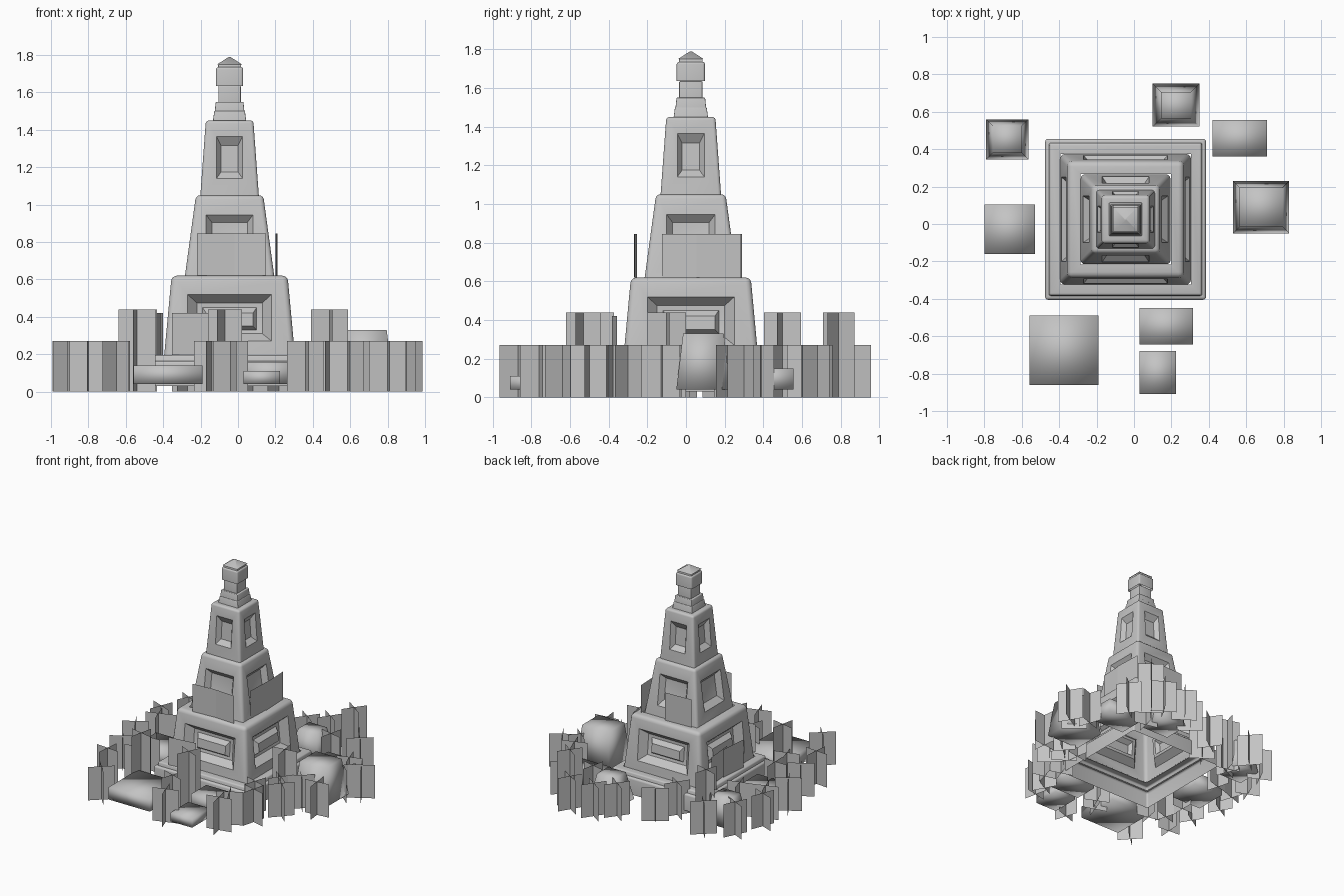
import bpy, bmesh, math, random
from mathutils import Vector

random.seed(4)
if "Cube" in bpy.data.objects:
    bpy.data.objects.remove(bpy.data.objects["Cube"], do_unlink=True)

stone = bpy.data.materials.new("plain_grey")
stone.use_nodes = True
grey = (0.55, 0.55, 0.55, 1)
stone.diffuse_color = grey
stone.node_tree.nodes["Principled BSDF"].inputs["Base Color"].default_value = grey

CENTRE = Vector((-0.045, 0.025, 0))


def finish(bm, name, location=(0, 0, 0), angle=None):
    mesh = bpy.data.meshes.new(name)
    bm.to_mesh(mesh)
    bm.free()
    obj = bpy.data.objects.new(name, mesh)
    obj.location = location
    mesh.materials.append(stone)
    bpy.context.collection.objects.link(obj)
    if angle:
        bpy.ops.object.select_all(action='DESELECT')
        obj.select_set(True)
        bpy.context.view_layer.objects.active = obj
        bpy.ops.object.shade_smooth_by_angle(angle=math.radians(angle))
    return obj


def frustum(low, high, z0, z1):
    """Tapered box; low and high are (half x, half y)."""
    bm = bmesh.new()
    signs = ((-1, -1), (1, -1), (1, 1), (-1, 1))
    a = [bm.verts.new((sx * low[0], sy * low[1], z0)) for sx, sy in signs]
    b = [bm.verts.new((sx * high[0], sy * high[1], z1)) for sx, sy in signs]
    for i in range(4):
        j = (i + 1) % 4
        bm.faces.new((a[i], a[j], b[j], b[i]))
    bm.faces.new(b)
    bm.faces.new(a[::-1])
    bm.normal_update()
    return bm


def facing(bm, direction):
    """Largest face that looks along a direction."""
    faces = [f for f in bm.faces if f.normal.dot(direction) > 0.9]
    return max(faces, key=lambda f: f.calc_area())


def tier(name, low, high, z0, z1, bevel=0.02, hole=None, steps=()):
    """Hollow storey with softened edges and a stepped recess on each side.
    A step is (half width, bottom, top, depth)."""
    bm = frustum((low, low), (high, high), z0, z1)
    bmesh.ops.delete(bm, geom=[facing(bm, Vector((0, 0, -1)))], context='FACES_ONLY')
    edges = [e for e in bm.edges if max(v.co.z for v in e.verts) > z0 + 0.001]
    bmesh.ops.bevel(bm, geom=edges, offset=bevel, segments=3, profile=0.5,
                    affect='EDGES', clamp_overlap=True)
    bm.normal_update()
    if hole:
        top = facing(bm, Vector((0, 0, 1)))
        bmesh.ops.inset_individual(bm, faces=[top], thickness=max(high - bevel - hole, 0.004))
        bmesh.ops.delete(bm, geom=[top], context='FACES')
        bm.normal_update()
    if steps:
        for n in (Vector((1, 0, 0)), Vector((-1, 0, 0)), Vector((0, 1, 0)), Vector((0, -1, 0))):
            wall = facing(bm, n)
            t = Vector((-n.y, n.x, 0))
            mid_z = wall.calc_center_median().z
            for half, bottom, top_z, depth in steps:
                bmesh.ops.inset_individual(bm, faces=[wall], thickness=0.002)
                for v in wall.verts:
                    side = 1 if v.co.dot(t) > 0 else -1
                    z = top_z if v.co.z > mid_z else bottom
                    out = low + (high - low) * (z - z0) / (z1 - z0) - depth
                    v.co = n * out + t * side * half + Vector((0, 0, z))
                mid_z = (bottom + top_z) / 2
    return finish(bm, name, CENTRE, 31)


# Stepped plinth and the three storeys
tier("plinth_lower", 0.43, 0.43, 0.03, 0.165, 0.015, 0.40)
tier("plinth_upper", 0.41, 0.405, 0.16, 0.195, 0.01, 0.33)
tier("storey_lower", 0.35, 0.31, 0.19, 0.62, 0.028, 0.225,
     ((0.225, 0.27, 0.52, 0), (0.175, 0.31, 0.475, 0.055),
      (0.145, 0.33, 0.45, 0.06), (0.125, 0.35, 0.42, 0.03)))
tier("storey_middle", 0.24, 0.18, 0.61, 1.05, 0.022, 0.14,
     ((0.125, 0.7, 0.945, 0), (0.095, 0.74, 0.905, 0.04), (0.07, 0.77, 0.87, 0.045)))
tier("storey_upper", 0.157, 0.127, 1.04, 1.45, 0.016, 0.075,
     ((0.07, 1.14, 1.365, 0), (0.045, 1.175, 1.315, 0.035), (0.04, 1.18, 1.305, 0.035)))

# Finial at the top
tier("finial_foot", 0.09, 0.082, 1.44, 1.5, 0.005)
tier("finial_step", 0.079, 0.074, 1.5, 1.55, 0.005)
tier("finial_neck", 0.06, 0.06, 1.55, 1.635, 0.004)
tier("finial_head", 0.073, 0.073, 1.635, 1.735, 0.012)
tier("finial_band", 0.062, 0.06, 1.73, 1.755, 0.003)
finish(frustum((0.066, 0.066), (0.004, 0.004), 1.75, 1.79), "finial_cap", CENTRE, 60)

# Loose stones: x range, y range, top height, top shrink
stones = (
    (-0.56, -0.19, -0.86, -0.49, 0.14, 0),
    (0.03, 0.225, -0.91, -0.68, 0.11, 0),
    (0.03, 0.315, -0.645, -0.45, 0.16, 0),
    (-0.8, -0.53, -0.16, 0.105, 0.15, 0),
    (0.42, 0.71, 0.36, 0.555, 0.15, 0),
    (0.53, 0.83, -0.05, 0.23, 0.33, 0.035),
    (0.1, 0.35, 0.52, 0.75, 0.26, 0.045),
    (-0.79, -0.565, 0.345, 0.56, 0.26, 0.035),
)
for i, (x0, x1, y0, y1, top, shrink) in enumerate(stones):
    hx, hy = (x1 - x0) / 2, (y1 - y0) / 2
    bm = frustum((hx, hy), (hx - shrink, hy - shrink), 0.04, top)
    for f in bm.faces:
        f.smooth = True
    finish(bm, f"loose_stone_{i + 1}", ((x0 + x1) / 2, (y0 + y1) / 2, 0))


# Foliage cards
def card(bm, x, y, yaw, width, z0, z1):
    dx, dy = math.cos(yaw) * width / 2, math.sin(yaw) * width / 2
    bm.faces.new([bm.verts.new(p) for p in (
        (x - dx, y - dy, z0), (x + dx, y + dy, z0),
        (x + dx, y + dy, z1), (x - dx, y - dy, z1))])


def crosses(name, spots, width, height):
    bm = bmesh.new()
    for x, y in spots:
        yaw = random.uniform(0, math.pi)
        card(bm, x, y, yaw, width, 0, height)
        card(bm, x, y, yaw + math.pi / 2, width, 0, height)
    finish(bm, name)


low_spots = (
    (-0.65, -0.82), (-0.04, -0.87), (-0.14, -0.64), (0.37, -0.64),
    (0.36, -0.76), (0.42, -0.38), (0.49, -0.5), (0.53, -0.21), (0.6, -0.3),
    (0.64, -0.1), (0.8, -0.13), (0.79, 0.22), (0.9, 0.3), (0.75, 0.36),
    (0.62, 0.68), (0.4, 0.62), (0.43, 0.87), (0.22, 0.87), (0.08, 0.77),
    (-0.2, 0.68), (-0.27, 0.5), (-0.56, 0.46), (-0.62, 0.66), (-0.82, 0.54),
    (-0.9, 0.3), (-0.65, 0.24), (-0.84, 0.18), (-0.9, -0.03), (-0.66, -0.2),
    (-0.83, -0.29), (-0.8, -0.53), (-0.64, -0.38),
)
crosses("low_foliage", low_spots, 0.2, 0.27)
tall_spots = ((-0.54, -0.47), (-0.07, -0.53),
              (0.49, -0.1), (0.49, 0.79), (-0.53, 0.5))
crosses("tall_foliage", tall_spots, 0.2, 0.44)

# Upright cards on the ledges of the plinth and the lower storey
bm = bmesh.new()
for x, y, yaw in ((-0.24, -0.37, 0.12), (-0.425, 0.0, 1.48), (-0.41, 0.16, 1.66)):
    card(bm, x, y, yaw, 0.23, 0.195, 0.42)
for x, y, yaw in ((-0.105, -0.262, 0.06), (0.035, -0.26, -0.06),
                  (0.205, -0.01, 1.53), (0.208, 0.17, 1.61), (-0.13, 0.285, 0.04)):
    card(bm, x, y, yaw, 0.23, 0.62, 0.845)
finish(bm, "ledge_foliage")
